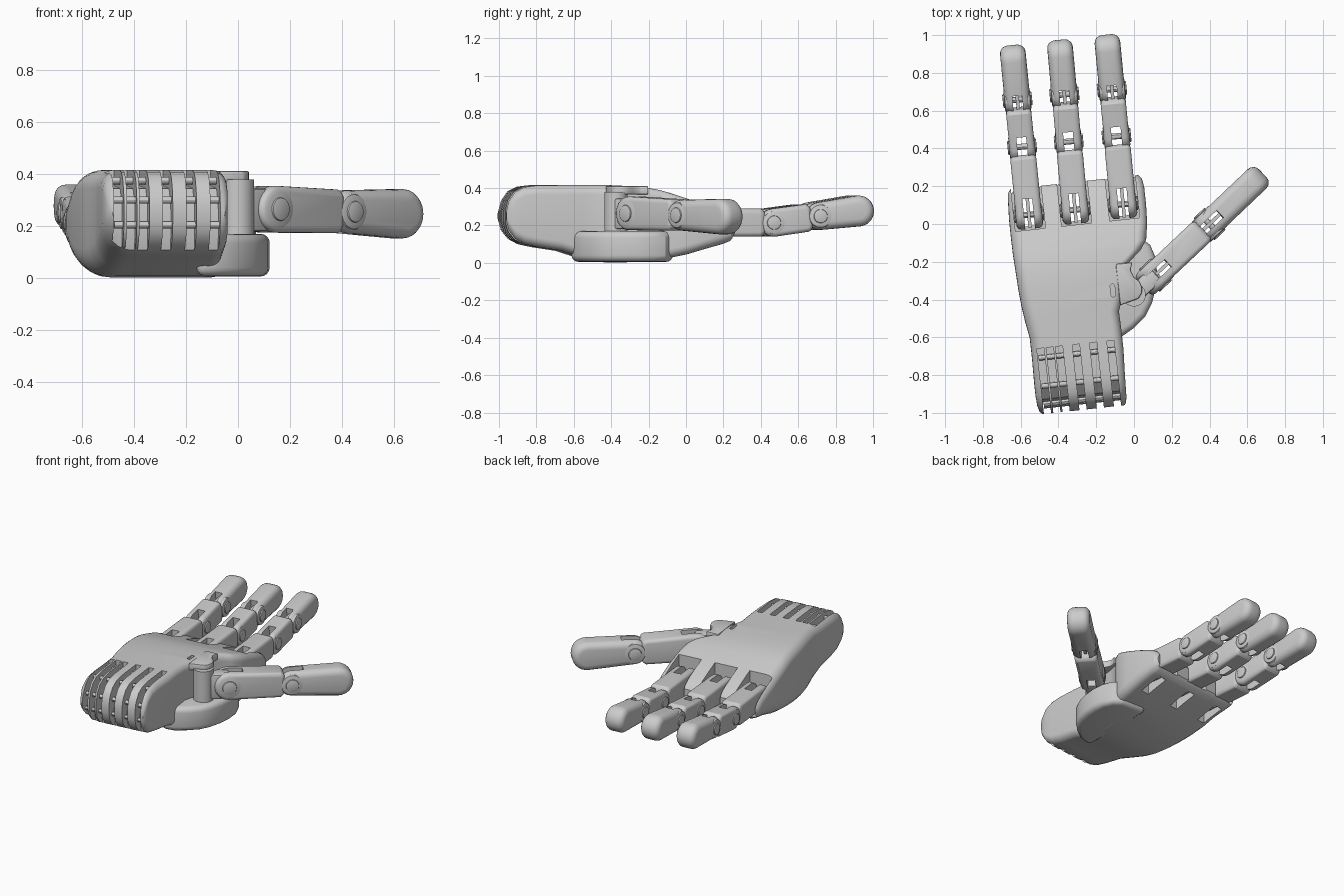
import bpy, bmesh
from math import sin, cos, pi, radians
from mathutils import Matrix, Vector

if "Cube" in bpy.data.objects:
    bpy.data.objects.remove(bpy.data.objects["Cube"])

HAND = Matrix.Rotation(radians(6.3), 4, 'Z')   # the whole palm is turned slightly
ID = Matrix.Identity(4)


def finish(name, bm, M=ID, bevel=0.0, segs=3):
    bmesh.ops.recalc_face_normals(bm, faces=bm.faces)
    bm.transform(M)
    me = bpy.data.meshes.new(name)
    bm.to_mesh(me)
    bm.free()
    ob = bpy.data.objects.new(name, me)
    bpy.context.collection.objects.link(ob)
    if bevel:
        m = ob.modifiers.new("bevel", 'BEVEL')
        m.width, m.segments, m.limit_method = bevel, segs, 'ANGLE'
        m.angle_limit = radians(35)
        apply(ob, m)
    return ob


def apply(ob, m):
    bpy.context.view_layer.objects.active = ob
    bpy.ops.object.modifier_apply(modifier=m.name)


def prism(name, pts, axis, a, b, M=ID, bevel=0.0, segs=3):
    """Extrude a polygon along X (pts are y,z) or along Z (pts are x,y)."""
    bm = bmesh.new()
    put = (lambda p, t: (t, p[0], p[1])) if axis == 'X' else (lambda p, t: (p[0], p[1], t))
    lo = [bm.verts.new(put(p, a)) for p in pts]
    hi = [bm.verts.new(put(p, b)) for p in pts]
    n = len(pts)
    for i in range(n):
        bm.faces.new((lo[i], lo[(i + 1) % n], hi[(i + 1) % n], hi[i]))
    bm.faces.new(lo)
    bm.faces.new(hi)
    return finish(name, bm, M, bevel, segs)


def arc(cx, cy, r, a0, a1, n):
    return [(cx + r * cos(radians(a0 + (a1 - a0) * i / n)),
             cy + r * sin(radians(a0 + (a1 - a0) * i / n))) for i in range(n + 1)]


def box_pts(x0, x1, y0, y1):
    return [(x0, y0), (x1, y0), (x1, y1), (x0, y1)]


def rod(name, y, z, r, a, b, M=ID, bevel=0.0, n=24):
    return prism(name, arc(y, z, r, 0, 360 - 360 / n, n - 1), 'X', a, b, M, bevel, 2)


def cut(ob, cutter):
    m = ob.modifiers.new("cut", 'BOOLEAN')
    m.operation, m.object, m.solver = 'DIFFERENCE', cutter, 'EXACT'
    apply(ob, m)
    bpy.data.objects.remove(cutter)


# Palm: rounded sections along the hand (y, left, right, bottom, top)
stations = [
    (-.948, -.59, -.155, .22, .28), (-.935, -.605, -.145, .17, .335),
    (-.90, -.615, -.14, .125, .383), (-.85, -.618, -.138, .10, .408),
    (-.78, -.618, -.135, .085, .416), (-.65, -.615, -.128, .065, .416),
    (-.54, -.615, -.128, .03, .416), (-.45, -.63, -.13, .01, .416),
    (-.37, -.64, -.10, .002, .415), (-.28, -.647, -.08, .004, .41),
    (-.20, -.65, -.05, .01, .402), (-.14, -.653, .02, .018, .39),
    (-.09, -.655, .055, .027, .375), (0, -.656, .07, .045, .345),
    (.10, -.655, .075, .075, .31), (.19, -.65, .075, .10, .275),
    (.235, -.645, .068, .117, .25), (.255, -.63, .05, .14, .225)]
bm = bmesh.new()
rings = []
for y, xl, xr, zb, zt in stations:
    lim = (zt - zb) * 0.49
    ring = []
    for sx, sz, r, a in ((-1, -1, .11, 180), (1, -1, .05, 270), (1, 1, .05, 0), (-1, 1, .07, 90)):
        r = min(r, lim)
        cx = xl + r if sx < 0 else xr - r
        cz = zb + r if sz < 0 else zt - r
        ring += [bm.verts.new((x, y, z)) for x, z in arc(cx, cz, r, a, a + 90, 6)]
    rings.append(ring)
for r0, r1 in zip(rings, rings[1:]):
    for i in range(len(r0)):
        j = (i + 1) % len(r0)
        bm.faces.new((r0[i], r0[j], r1[j], r1[i]))
bm.faces.new(rings[0])
bm.faces.new(rings[-1])
palm = finish("palm", bm, HAND)

# Finger recesses with a narrow opening through the underside
finger_x = ((-.548, -.538), (-.302, -.286), (-.046, -.034))
for x, _ in finger_x:
    cut(palm, prism("recess", box_pts(x - .08, x + .08, .03, .4), 'Z', .135, .6, HAND))
    cut(palm, prism("opening", box_pts(x - .03, x + .03, .05, .2), 'Z', -.1, .3, HAND))

# Wrist grooves wrapping over the back end, with cross rods inside
groove = [(-.60, .5), (-1.1, .5), (-1.1, .088), (-.86, .088), (-.885, .2),
          (-.87, .29), (-.81, .345), (-.60, .355)]
for x in (-.565, -.515, -.466, -.376, -.284, -.192):
    cut(palm, prism("groove", groove, 'X', x - .019, x + .019, HAND))
for i, (y, z) in enumerate(((-.895, .30), (-.905, .205), (-.80, .375), (-.65, .375))):
    rod(f"wrist_rod_{i}", y, z, .014, -.58, -.17, HAND, n=12)

# Small slot in the back of the palm
slot = arc(-.150, -.315, .012, 0, 180, 6) + arc(-.150, -.36, .012, 180, 360, 6)
cut(palm, prism("slot", slot, 'Z', .36, .5, HAND))

# Thumb mount: pad below, pivot block, cap above
pad = [(-.16, -.62), (-.07, -.60), (0, -.55), (.06, -.49), (.095, -.42), (.115, -.34),
       (.122, -.26), (.115, -.18), (.085, -.11), (.03, -.07), (-.16, -.07)]
prism("thumb_pad", pad, 'Z', .006, .17, ID, .035, 4)
prism("thumb_pivot", arc(0, -.375, .062, 0, 345, 23), 'Z', .15, .38)
cap = [(-.12, -.42), (-.06, -.405), (-.02, -.395), (.0, -.37), (.006, -.34), (-.004, -.305),
       (-.03, -.28), (-.045, -.24), (-.03, -.2), (-.12, -.2)]
prism("thumb_cap", cap, 'Z', .365, .412, HAND, .008, 2)


def frame(p, q):
    """Local y runs from p to q, x stays level."""
    y = (q - p).normalized()
    x = y.cross(Vector((0, 0, 1))).normalized()
    z = x.cross(y)
    M = Matrix((x, y, z)).transposed().to_4x4()
    M.translation = p
    return M


def segment(name, p, q, w, h, h2, tip=False, slot_end=.06, bar=True):
    M, L, r = frame(p, q), (q - p).length, h / 2
    # Side profile: round at the joint, flat or domed at the far end
    pts = arc(0, 0, r, 90, 270, 14)
    if tip:
        k = h2 / 2
        pts += arc(L - k, 0, k, -90, 90, 14)
    else:
        pts += [(L - .07, -h2 / 2), (L - .045, -h2 / 2 + .015),
                (L - .045, h2 / 2 - .015), (L - .07, h2 / 2)]
    body = prism(name, pts, 'X', -w / 2, w / 2, M, .042 if tip else .024, 4)
    cut(body, prism("fork", box_pts(-.026, .026, -.2, slot_end), 'Z', -.3, .3, M))
    # Joint caps, pin and centre link
    rod(name + "_joint_cap", 0, 0, r * .85, -w / 2 - .002, -.027, M, .012)
    rod(name + "_joint_cap", 0, 0, r * .85, .027, w / 2 + .002, M, .012)
    rod(name + "_boss", 0, 0, r * .5, -w / 2 - .01, -.03, M, .006)
    rod(name + "_boss", 0, 0, r * .5, .03, w / 2 + .01, M, .006)
    rod(name + "_pin", 0, 0, .016, -w / 2, w / 2, M, n=12)
    if bar:
        prism(name + "_link", box_pts(-.07, slot_end + .01, -.04, .04), 'X', -.009, .009, M)


# Three fingers
for i, (xa, xb) in enumerate(finger_x):
    js = [(.11, .215), (.472, .215), (.722, .25), (1.012, .288)]
    P = [HAND @ Vector((xa + (xb - xa) * (y - .11) / .9, y, z)) for y, z in js]
    n = f"finger_{i + 1}_"
    segment(n + "lower", P[0], P[1], .138, .15, .15, slot_end=.085)
    segment(n + "middle", P[1], P[2], .134, .15, .148, bar=False)
    segment(n + "tip", P[2], P[3], .136, .148, .165, True, slot_end=.03)

# Thumb with a narrow link from the pivot
T = [Vector(v) for v in ((0, -.375, .265), (.113, -.27, .265), (.40, .0, .255), (.682, .268, .245))]
M0 = frame(T[0], T[1])
prism("thumb_link", box_pts(-.03, .16, -.085, .08), 'X', -.046, .046, M0, .012, 2)
segment("thumb_lower", T[1], T[2], .142, .18, .168, slot_end=.09)
segment("thumb_tip", T[2], T[3], .142, .165, .19, True, slot_end=.075)

for ob in bpy.context.collection.objects:
    ob.select_set(ob.type == 'MESH')
bpy.context.view_layer.objects.active = palm
bpy.ops.object.shade_smooth_by_angle(angle=radians(30))
